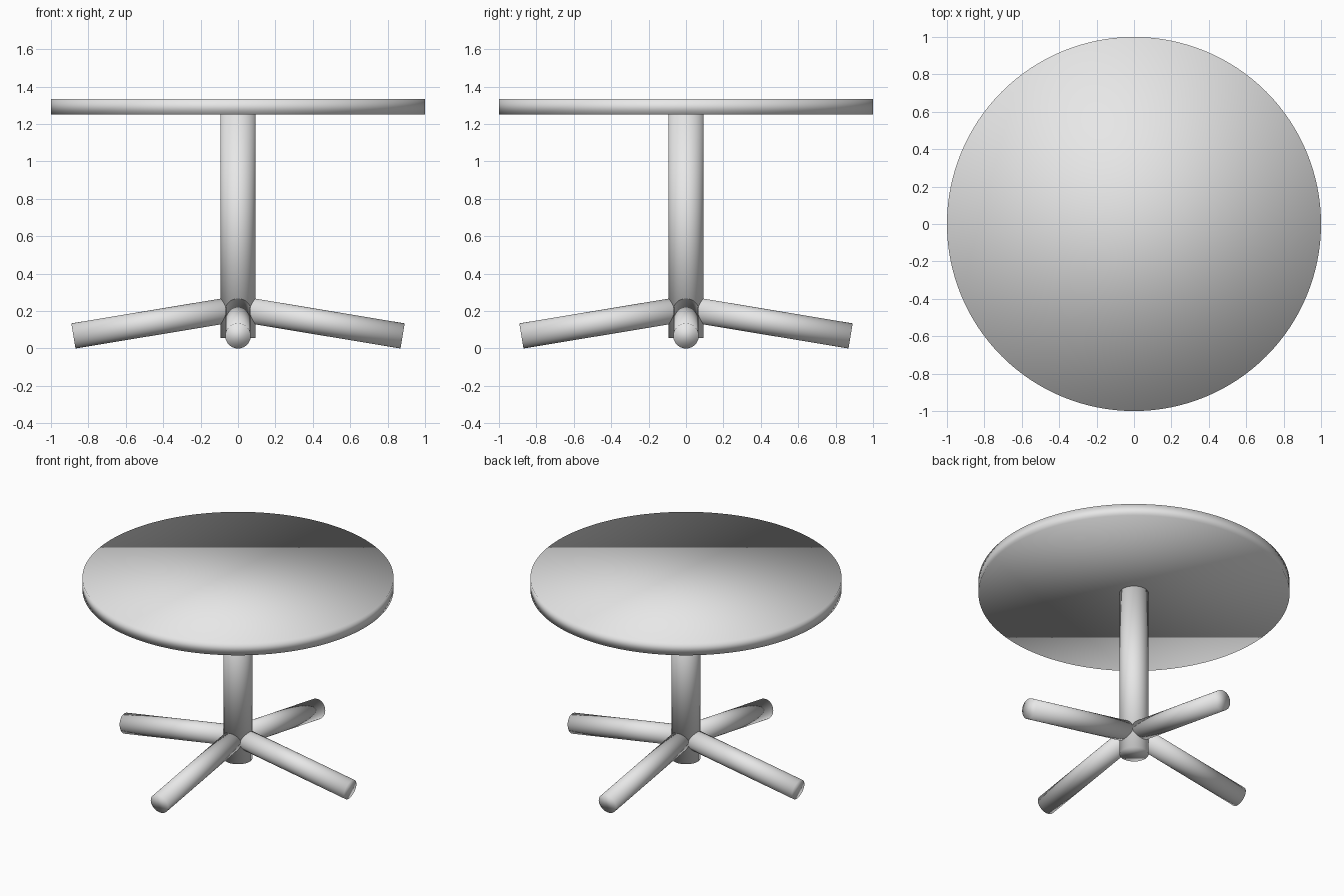
import bpy
import math
from mathutils import Vector

if "Cube" in bpy.data.objects:
    bpy.data.objects.remove(bpy.data.objects["Cube"])

grey = bpy.data.materials.new("light_grey")
grey.diffuse_color = (0.8, 0.8, 0.8, 1.0)
grey.use_nodes = True
grey.node_tree.nodes["Principled BSDF"].inputs["Base Color"].default_value = grey.diffuse_color


def rod(name, start, end, radius, sides):
    """Smooth capped cylinder running between two points."""
    start, end = Vector(start), Vector(end)
    axis = end - start
    bpy.ops.mesh.primitive_cylinder_add(
        vertices=sides, radius=radius, depth=axis.length,
        location=(start + end) / 2,
        rotation=axis.to_track_quat('Z', 'Y').to_euler())
    obj = bpy.context.object
    obj.name = name
    obj.data.materials.append(grey)
    # Fully smooth, so the shading rolls softly over the rims
    bpy.ops.object.shade_smooth()
    return obj


# Round top
rod("table_top", (0, 0, 1.25), (0, 0, 1.335), 1.0, 128)

# Central column, reaching slightly into the top
rod("column", (0, 0, 0.055), (0, 0, 1.26), 0.093, 64)

# Four feet sloping down and outwards from the column axis
for i in range(4):
    a = i * math.pi / 2
    rod(f"foot_{i + 1}", (0, 0, 0.213),
        (0.88 * math.cos(a), 0.88 * math.sin(a), 0.067), 0.068, 48)
